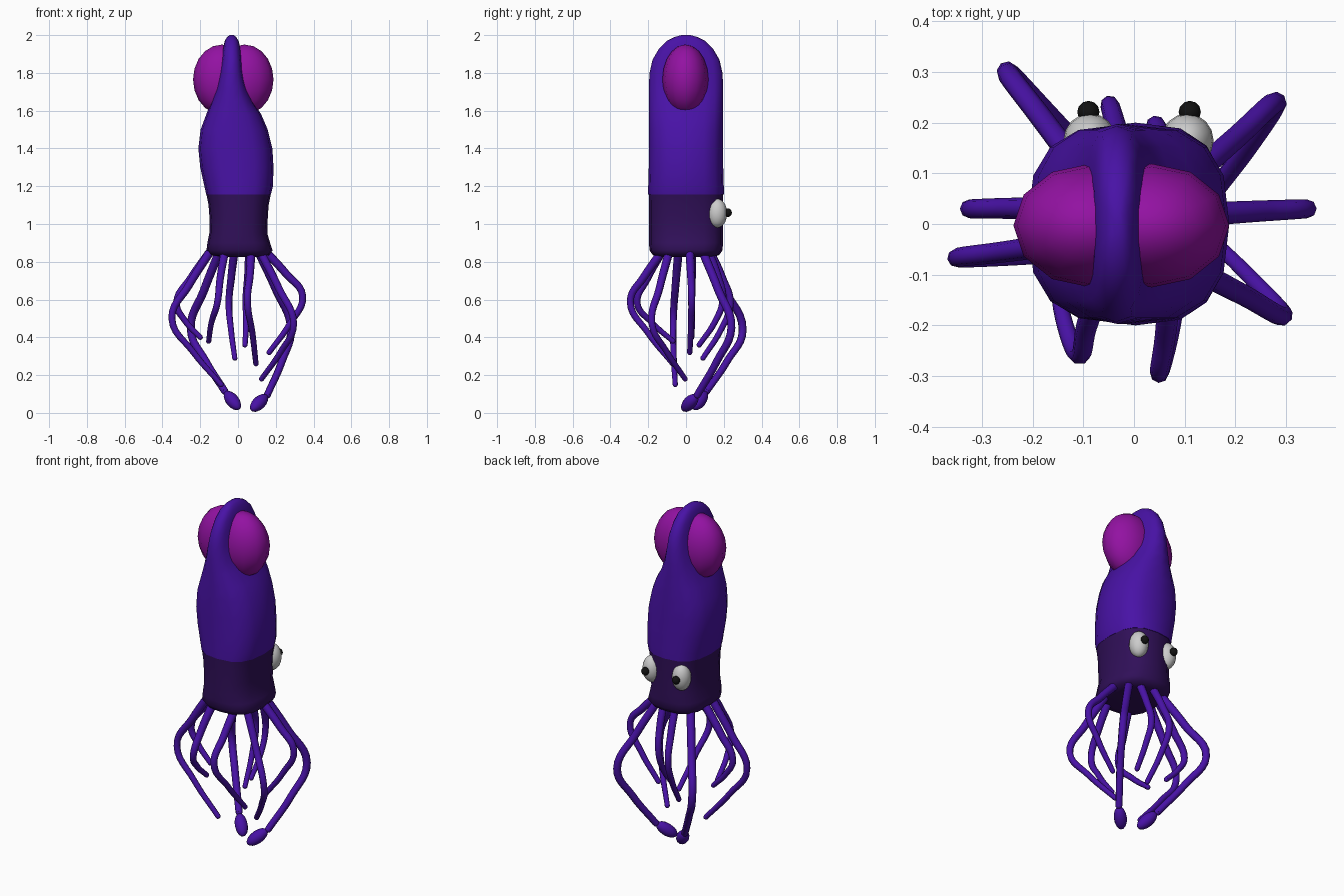
import bpy, bmesh, math
from mathutils import Vector

if "Cube" in bpy.data.objects:
    bpy.data.objects.remove(bpy.data.objects["Cube"])


def material(name, rgb):
    m = bpy.data.materials.new(name)
    m.diffuse_color = (*rgb, 1)
    m.use_nodes = True
    m.node_tree.nodes["Principled BSDF"].inputs["Base Color"].default_value = m.diffuse_color
    return m


violet = material("violet", (0.065, 0.006, 0.38))
dark = material("dark_violet", (0.03, 0.005, 0.10))
magenta = material("magenta", (0.29, 0.006, 0.36))
black = material("black", (0.006, 0.006, 0.006))


def smooth(ob, angle=60):
    bpy.ops.object.select_all(action='DESELECT')
    ob.select_set(True)
    bpy.context.view_layer.objects.active = ob
    bpy.ops.object.shade_smooth_by_angle(angle=math.radians(angle))


def ellipsoid(name, loc, size, mat=None, direction=None, seg=16, rings=10):
    bpy.ops.mesh.primitive_uv_sphere_add(segments=seg, ring_count=rings, location=loc)
    ob = bpy.context.object
    ob.name = name
    ob.scale = size
    if direction is not None:
        ob.rotation_euler = Vector(direction).to_track_quat('Z', 'Y').to_euler()
    if mat:
        ob.data.materials.append(mat)
    smooth(ob)
    return ob


def loft(name, rows, mat, seg=16, power=0.75):
    """Squarish oval rings from rows of (z, x_left, x_right, y_radius)."""
    bm = bmesh.new()
    rings = []
    for z, x0, x1, ry in rows:
        ring = []
        for i in range(seg):
            a = math.tau * i / seg
            c, s = math.cos(a), math.sin(a)
            x = (x0 + x1) / 2 + (x1 - x0) / 2 * math.copysign(abs(c) ** power, c)
            y = ry * math.copysign(abs(s) ** power, s)
            ring.append(bm.verts.new((x, y, z)))
        rings.append(ring)
    for a, b in zip(rings, rings[1:]):
        for i in range(seg):
            j = (i + 1) % seg
            bm.faces.new((a[i], a[j], b[j], b[i]))
    bm.faces.new(rings[0][::-1])
    bm.faces.new(rings[-1])
    bmesh.ops.recalc_face_normals(bm, faces=bm.faces)
    me = bpy.data.meshes.new(name)
    bm.to_mesh(me)
    bm.free()
    ob = bpy.data.objects.new(name, me)
    bpy.context.collection.objects.link(ob)
    me.materials.append(mat)
    smooth(ob)
    return ob


# Head band and mantle that narrows to a ridge
loft("head", [(0.825, -0.08, 0.12, 0.13), (0.835, -0.145, 0.165, 0.175),
              (0.86, -0.167, 0.183, 0.193), (0.90, -0.162, 0.17, 0.196),
              (0.95, -0.152, 0.155, 0.196), (1.02, -0.15, 0.157, 0.196),
              (1.10, -0.156, 0.162, 0.196), (1.155, -0.167, 0.173, 0.197)], dark)
loft("mantle", [(1.155, -0.168, 0.174, 0.2), (1.2, -0.178, 0.185, 0.2),
                (1.3, -0.2, 0.188, 0.197), (1.4, -0.21, 0.182, 0.197),
                (1.5, -0.198, 0.157, 0.197), (1.58, -0.168, 0.123, 0.197),
                (1.65, -0.14, 0.078, 0.197), (1.72, -0.118, 0.05, 0.197),
                (1.8, -0.1, 0.03, 0.193), (1.87, -0.088, 0.022, 0.177),
                (1.93, -0.08, 0.013, 0.142), (1.97, -0.07, 0.003, 0.1),
                (1.99, -0.058, -0.01, 0.06), (2.0, -0.043, -0.022, 0.025)], violet)

# Fin lobes
for side, x in (("left", -0.085), ("right", 0.035)):
    ellipsoid(side + "_fin", (x, -0.003, 1.765), (0.153, 0.122, 0.185), magenta, seg=12, rings=10)

# Eyes on the back face
for side, x in (("left", -0.087), ("right", 0.105)):
    ellipsoid(side + "_eye", (x, 0.165, 1.057), (0.052, 0.053, 0.077))
    ellipsoid(side + "_pupil", (x + (0.005 if x > 0 else -0.003), 0.221, 1.06),
              (0.022, 0.022, 0.023), black, seg=12, rings=8)


def tentacle(name, base, bulge, tip, r0=0.023, r1=0.014):
    base, bulge, tip = map(Vector, (base, bulge, tip))
    out = Vector((bulge.x, bulge.y, 0)).normalized()
    pts = [base, base.lerp(bulge, 0.5) + out * 0.01, bulge,
           bulge.lerp(tip, 0.5) + out * 0.02, tip]
    cu = bpy.data.curves.new(name, 'CURVE')
    cu.dimensions = '3D'
    cu.bevel_depth = 1
    cu.bevel_resolution = 2
    cu.resolution_u = 6
    cu.use_fill_caps = True
    sp = cu.splines.new('BEZIER')
    sp.bezier_points.add(len(pts) - 1)
    for i, (bp, p) in enumerate(zip(sp.bezier_points, pts)):
        bp.co = p
        bp.radius = r0 + (r1 - r0) * i / (len(pts) - 1)
        bp.handle_left_type = bp.handle_right_type = 'AUTO'
    ob = bpy.data.objects.new(name, cu)
    bpy.context.collection.objects.link(ob)
    bpy.ops.object.select_all(action='DESELECT')
    ob.select_set(True)
    bpy.context.view_layer.objects.active = ob
    bpy.ops.object.convert(target='MESH')
    ob = bpy.context.object
    ob.name = name
    ob.data.materials.clear()
    ob.data.materials.append(violet)
    smooth(ob)
    ellipsoid(name + "_tip", tip, (r1, r1, r1), violet, seg=8, rings=6)


# Eight short arms: base, widest point, tip
arms = [
    ((-0.15, -0.04, 0.85), (-0.35, -0.067, 0.50), (-0.09, -0.057, 0.15)),
    ((-0.15, 0.03, 0.85), (-0.325, 0.03, 0.58), (-0.20, 0.03, 0.40)),
    ((0.15, 0.02, 0.85), (0.342, 0.03, 0.62), (0.165, 0.02, 0.32)),
    ((0.12, -0.09, 0.85), (0.295, -0.18, 0.47), (0.125, -0.005, 0.18)),
    ((0.07, -0.13, 0.85), (0.05, -0.295, 0.59), (0.095, -0.07, 0.26)),
    ((-0.07, -0.13, 0.85), (-0.11, -0.258, 0.58), (-0.155, -0.07, 0.38)),
    ((-0.02, 0.13, 0.85), (-0.048, 0.235, 0.58), (-0.017, 0.09, 0.29)),
    ((0.06, 0.12, 0.85), (0.042, 0.195, 0.60), (0.037, 0.07, 0.36)),
]
for i, a in enumerate(arms):
    tentacle(f"arm_{i + 1}", *a)

# Two long feeding tentacles with clubs
for side, base, bulge, neck, end in (
        ("left", (-0.10, 0.10, 0.85), (-0.25, 0.30, 0.44), (-0.07, 0.11, 0.115), (-0.005, 0.05, 0.035)),
        ("right", (0.11, 0.09, 0.85), (0.28, 0.24, 0.45), (0.155, 0.06, 0.095), (0.085, -0.005, 0.027))):
    tentacle(side + "_tentacle", base, bulge, neck, 0.023, 0.019)
    n, e = Vector(neck), Vector(end)
    ellipsoid(side + "_club", n.lerp(e, 0.62), (0.035, 0.035, 0.066), violet, e - n, seg=12, rings=8)
